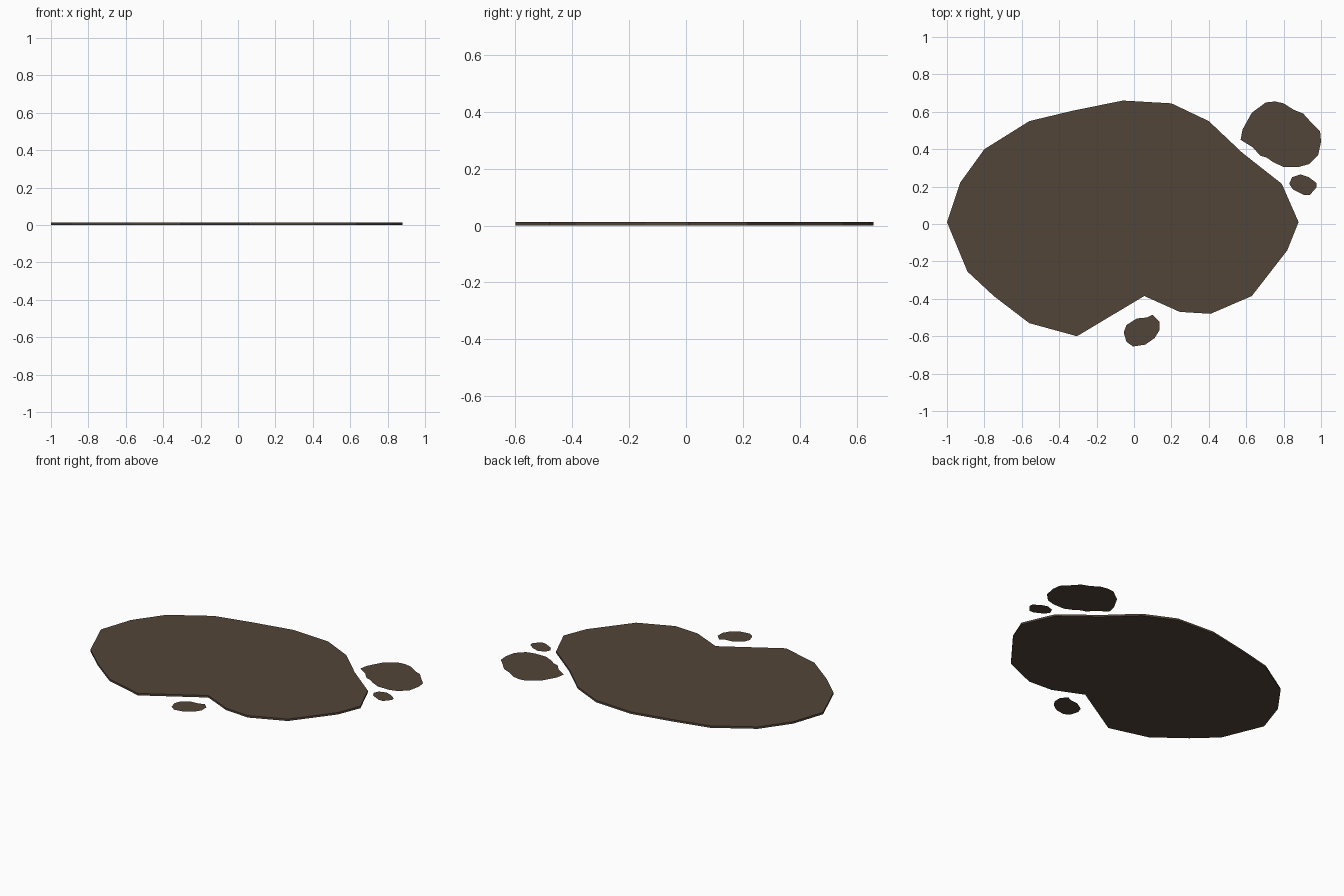
import bpy, bmesh

if "Cube" in bpy.data.objects:
    bpy.data.objects.remove(bpy.data.objects["Cube"])

mat = bpy.data.materials.new("mud_brown")
mat.diffuse_color = (0.085, 0.06, 0.04, 1)
mat.use_nodes = True
mat.node_tree.nodes["Principled BSDF"].inputs["Base Color"].default_value = mat.diffuse_color


def patch(name, outline, z, height=0):
    """Flat face from a clockwise outline, optionally raised into a slab."""
    bm = bmesh.new()
    verts = [bm.verts.new((x, y, z)) for x, y in reversed(outline)]
    face = bm.faces.new(verts)
    if height:
        geom = bmesh.ops.extrude_face_region(bm, geom=[face], use_keep_orig=True)["geom"]
        top = [v for v in geom if isinstance(v, bmesh.types.BMVert)]
        bmesh.ops.translate(bm, verts=top, vec=(0, 0, height))
        bmesh.ops.recalc_face_normals(bm, faces=bm.faces)
    mesh = bpy.data.meshes.new(name)
    bm.to_mesh(mesh)
    bm.free()
    mesh.materials.append(mat)
    obj = bpy.data.objects.new(name, mesh)
    bpy.context.collection.objects.link(obj)
    return obj


# Main puddle: a thin angular slab
patch("main_puddle", [
    (-1, .01), (-.93, .22), (-.80, .40), (-.56, .55), (-.33, .605),
    (-.06, .66), (.20, .645), (.40, .55), (.58, .38), (.79, .215),
    (.88, .01), (.82, -.14), (.63, -.385), (.41, -.48), (.245, -.47),
    (.055, -.385), (-.305, -.6), (-.56, -.53), (-.75, -.385), (-.89, -.255)],
    0, 0.013)

# Separate flat splashes
patch("large_splash", [
    (.57, .45), (.58, .505), (.63, .595), (.705, .65), (.755, .655),
    (.80, .645), (.855, .61), (.905, .59), (.95, .54), (.995, .495),
    (1, .44), (.985, .37), (.935, .32), (.88, .305), (.80, .305),
    (.745, .33), (.71, .355), (.675, .365), (.635, .41)], 0.008)
patch("small_splash", [
    (.83, .215), (.845, .25), (.89, .265), (.935, .25), (.975, .22),
    (.975, .195), (.94, .155), (.91, .155), (.85, .185)], 0.008)
patch("front_splash", [
    (-.055, -.58), (-.04, -.54), (.015, -.505), (.07, -.50), (.10, -.485),
    (.135, -.52), (.135, -.57), (.11, -.61), (.06, -.645), (-.005, -.655),
    (-.04, -.63)], 0.008)
